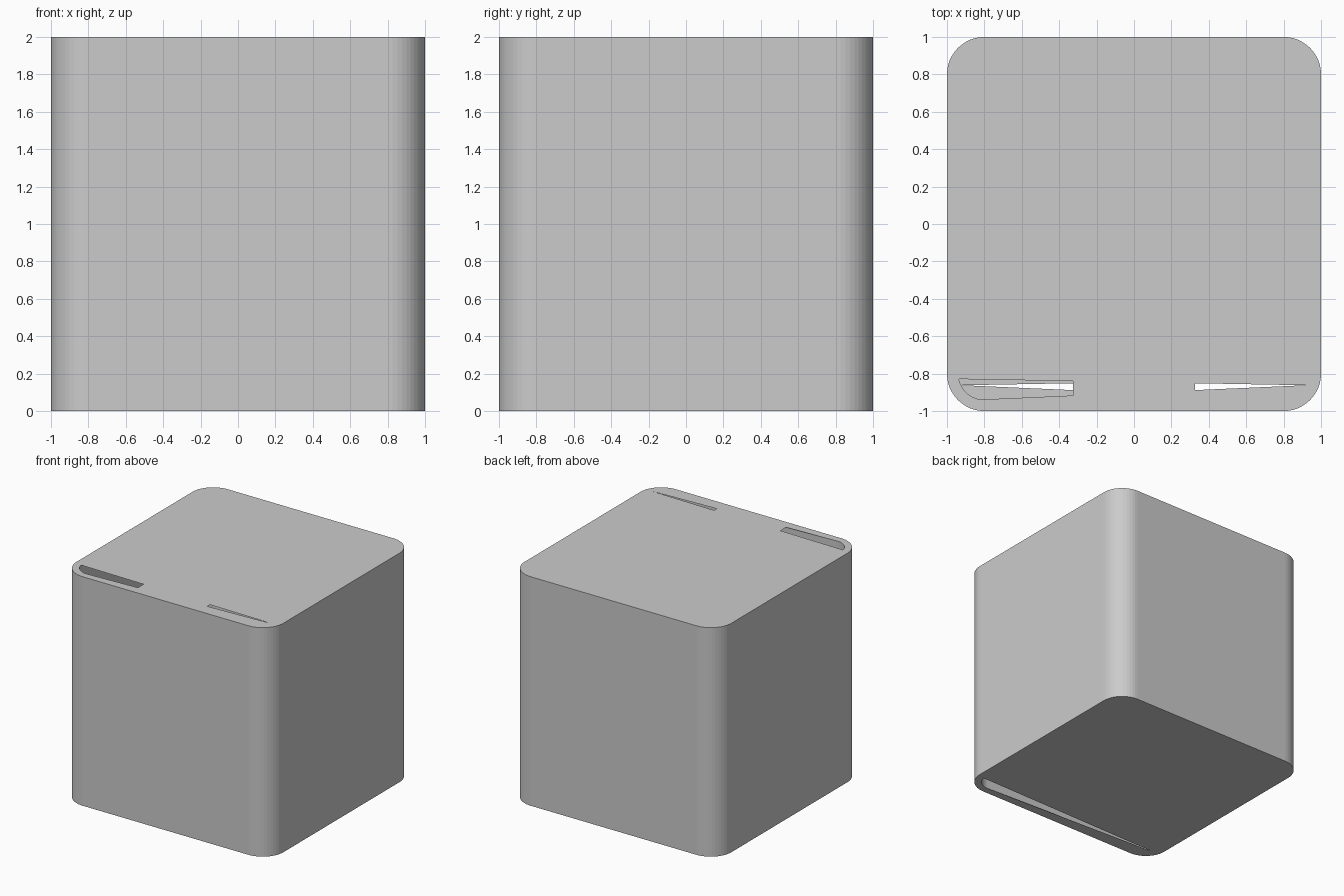
import bpy, bmesh, math

if "Cube" in bpy.data.objects:
    bpy.data.objects.remove(bpy.data.objects["Cube"])

CORNER, SEG, HEIGHT, WALL = 0.2, 12, 2.0, 0.06


def rounded_square(half, radius):
    """Counter-clockwise outline of a square with rounded corners."""
    c = half - radius
    pts = []
    for k, (sx, sy) in enumerate([(1, 1), (-1, 1), (-1, -1), (1, -1)]):
        for i in range(SEG + 1):
            a = math.radians(90 * k + 90 * i / SEG)
            pts.append((sx * c + radius * math.cos(a), sy * c + radius * math.sin(a)))
    return pts


def finish(name, bm):
    mesh = bpy.data.meshes.new(name)
    bm.to_mesh(mesh)
    bm.free()
    obj = bpy.data.objects.new(name, mesh)
    bpy.context.collection.objects.link(obj)
    return obj


def tube(name, outline, inward=False):
    bm = bmesh.new()
    low = [bm.verts.new((x, y, 0)) for x, y in outline]
    high = [bm.verts.new((x, y, HEIGHT)) for x, y in outline]
    for i in range(len(outline)):
        j = (i + 1) % len(outline)
        face = bm.faces.new((low[i], low[j], high[j], high[i]))
        if inward:
            face.normal_flip()
    return finish(name, bm)


def plate(name, outline, holes, z, up):
    """Flat sheet with openings, filled between the outline and the holes."""
    bm = bmesh.new()
    for loop in [outline] + holes:
        vs = [bm.verts.new((x, y, z)) for x, y in loop]
        for i in range(len(vs)):
            bm.edges.new((vs[i], vs[(i + 1) % len(vs)]))
    bmesh.ops.triangle_fill(bm, edges=bm.edges[:], use_beauty=True, normal=(0, 0, 1))
    bm.normal_update()
    for f in bm.faces:
        if (f.normal.z > 0) != up:
            f.normal_flip()
    return finish(name, bm)


outer = rounded_square(1.0, CORNER)
inner = rounded_square(1.0 - WALL, CORNER - WALL)

# Tapered slot: rounded wide end follows the inner wall, far end is a point
r = CORNER - WALL
arc = [(-0.8 + r * math.cos(math.radians(a)), -0.8 + r * math.sin(math.radians(a)))
       for a in range(192, 263, 10)]
tip = (0.92, -0.862)


def on_line(start, x):
    t = (x - start[0]) / (tip[0] - start[0])
    return (x, start[1] + t * (tip[1] - start[1]))


# Top slot is interrupted by a bridge in the middle
B = 0.325
left_slot = arc + [on_line(arc[-1], -B), on_line(arc[0], -B)]
right_slot = [on_line(arc[-1], B), tip, on_line(arc[0], B)]
# Bottom slot is one piece, mirrored left to right
bottom_slot = [(-x, y) for x, y in arc + [tip]]

tube("outer_wall", outer)
tube("inner_wall", inner, inward=True)
plate("top_plate", outer, [left_slot, right_slot], HEIGHT, True)
plate("bottom_plate", outer, [bottom_slot], 0.0, False)
